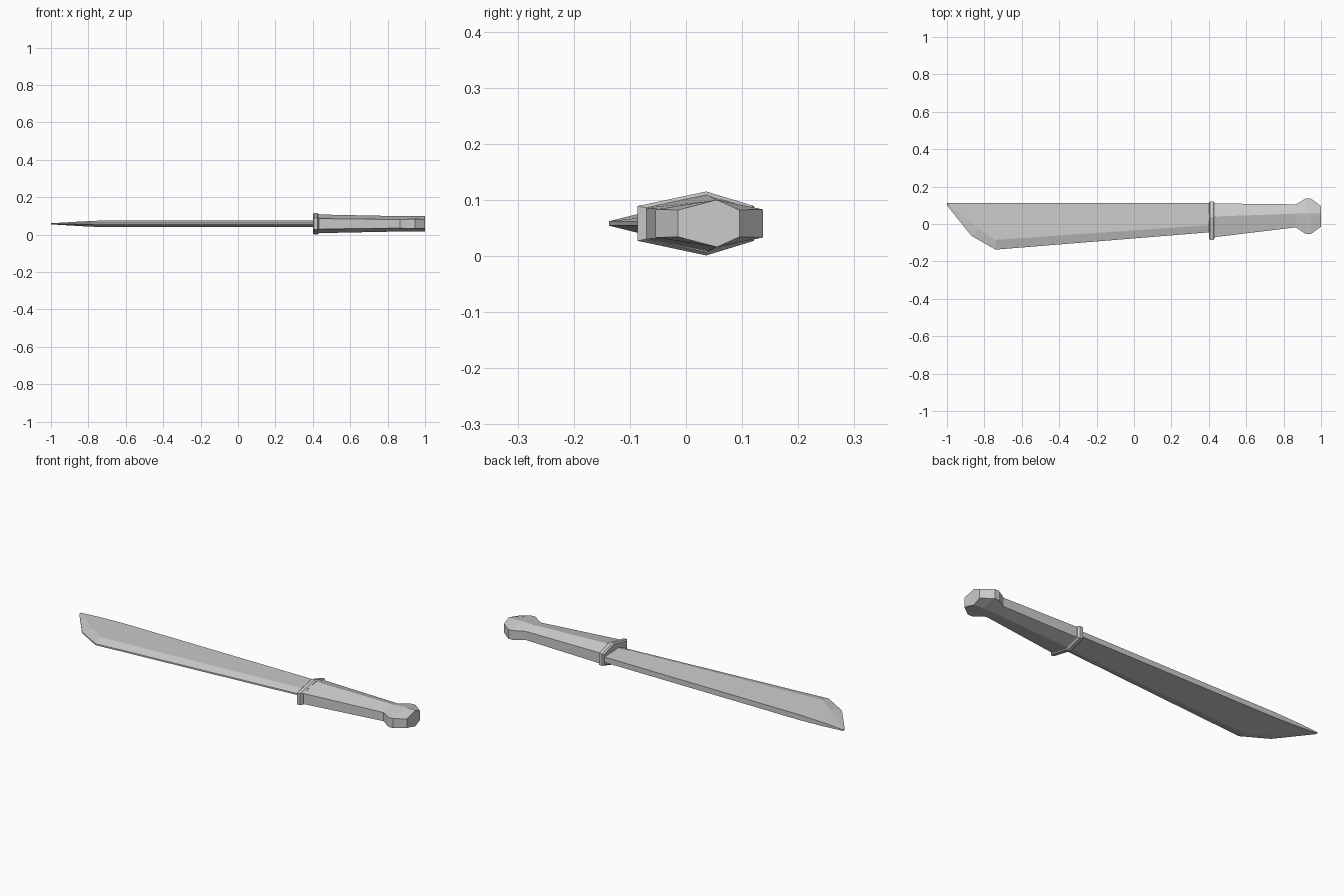
import bpy, bmesh

if "Cube" in bpy.data.objects:
    bpy.data.objects.remove(bpy.data.objects["Cube"])

MID = 0.058  # height of the flat symmetry plane


def loft(name, rings):
    """Skin a list of equal-length point rings and cap both ends."""
    bm = bmesh.new()
    loops = [[bm.verts.new(p) for p in ring] for ring in rings]
    n = len(loops[0])
    for a, b in zip(loops, loops[1:]):
        for i in range(n):
            j = (i + 1) % n
            bm.faces.new((a[i], a[j], b[j], b[i]))
    bm.faces.new(loops[0])
    bm.faces.new(loops[-1])
    bmesh.ops.recalc_face_normals(bm, faces=bm.faces[:])
    mesh = bpy.data.meshes.new(name)
    bm.to_mesh(mesh)
    bm.free()
    obj = bpy.data.objects.new(name, mesh)
    bpy.context.collection.objects.link(obj)
    return obj


def mirrored(points):
    """Ring from (x, y, half thickness) points, mirrored through MID."""
    upper = [(x, y, MID + t) for x, y, t in points]
    lower = [(x, y, MID - t) for x, y, t in reversed(points)]
    return upper + lower


def hex_ring(x, y0, ridge_y, y1, side, ridge):
    return mirrored([(x, y0, side), (x, ridge_y, ridge), (x, y1, side)])


# Blade: spine, bevel line and cutting edge at each station
loft("blade", [
    mirrored([(0.42, 0.112, 0.014), (0.42, -0.005, 0.018), (0.42, -0.043, 0.004)]),
    mirrored([(-0.74, 0.112, 0.014), (-0.74, -0.085, 0.017), (-0.74, -0.137, 0.004)]),
    mirrored([(-0.88, 0.112, 0.010), (-0.83, -0.025, 0.013), (-0.87, -0.063, 0.003)]),
    mirrored([(-1.0, 0.112, 0.003), (-0.995, 0.106, 0.003), (-1.0, 0.100, 0.002)]),
])

# Guard: thin collar with softened rims
loft("guard", [hex_ring(*s) for s in [
    (0.400, -0.075, 0.036, 0.114, 0.027, 0.051),
    (0.407, -0.086, 0.036, 0.121, 0.031, 0.057),
    (0.424, -0.086, 0.036, 0.121, 0.031, 0.057),
    (0.432, -0.072, 0.036, 0.112, 0.028, 0.051),
]])

# Grip and flared pommel, ridged hexagonal section
loft("handle", [hex_ring(*s) for s in [
    (0.425, -0.071, 0.040, 0.110, 0.028, 0.050),
    (0.865, -0.018, 0.055, 0.105, 0.023, 0.041),
    (0.920, -0.054, 0.055, 0.137, 0.025, 0.042),
    (0.945, -0.054, 0.055, 0.137, 0.025, 0.042),
    (1.000, -0.014, 0.055, 0.095, 0.024, 0.042),
]])
